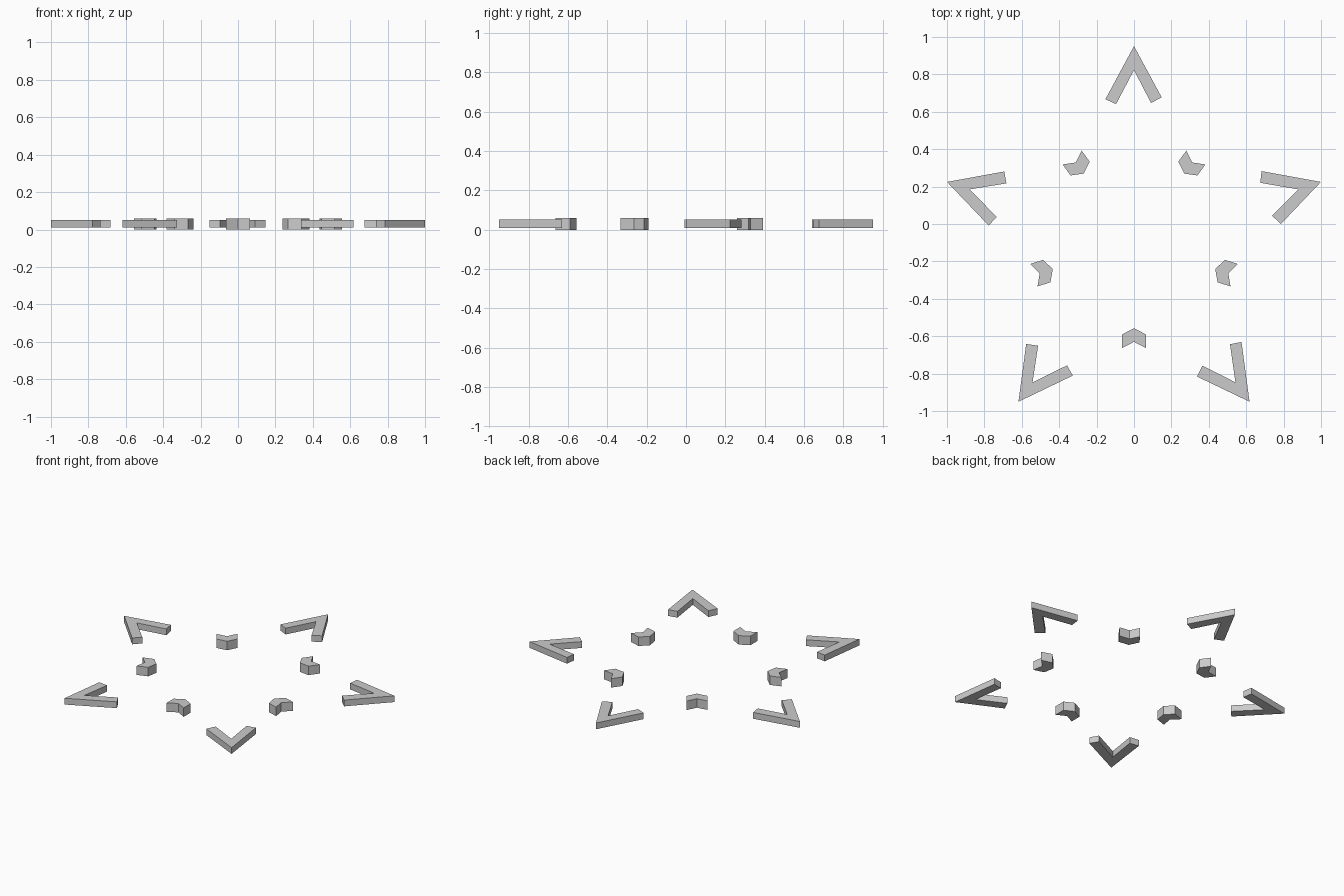
import bpy, bmesh
from math import sin, cos, radians

if "Cube" in bpy.data.objects:
    bpy.data.objects.remove(bpy.data.objects["Cube"])

CENTER_Y = -0.1  # centre of the five-fold star


def prism(name, profile, z0, z1, angle):
    """Extrude a profile (relative to the star centre) after turning it by angle."""
    c, s = cos(radians(angle)), sin(radians(angle))
    bm = bmesh.new()
    verts = [bm.verts.new((x * c - y * s, x * s + y * c + CENTER_Y, z0))
             for x, y in profile]
    face = bm.faces.new(verts)
    top = bmesh.ops.extrude_face_region(bm, geom=[face], use_keep_orig=True)
    bmesh.ops.translate(bm, vec=(0, 0, z1 - z0),
                        verts=[v for v in top["geom"] if isinstance(v, bmesh.types.BMVert)])
    bmesh.ops.recalc_face_normals(bm, faces=bm.faces[:])
    mesh = bpy.data.meshes.new(name)
    bm.to_mesh(mesh)
    bm.free()
    bpy.context.collection.objects.link(bpy.data.objects.new(name, mesh))


# V-shaped corner of a star point, and the small chevron at an inner notch
tip = [(0, 1.051), (-0.153, 0.767), (-0.096, 0.741), (0, 0.923),
       (0.091, 0.747), (0.148, 0.777)]
notch = [(0, -0.457), (-0.063, -0.49), (-0.063, -0.563), (0, -0.53),
         (0.063, -0.563), (0.063, -0.49)]

for i in range(5):
    prism(f"star_tip_{i + 1}", tip, 0.01, 0.052, 72 * i)
    prism(f"inner_notch_{i + 1}", notch, 0.0, 0.06, 72 * i)
